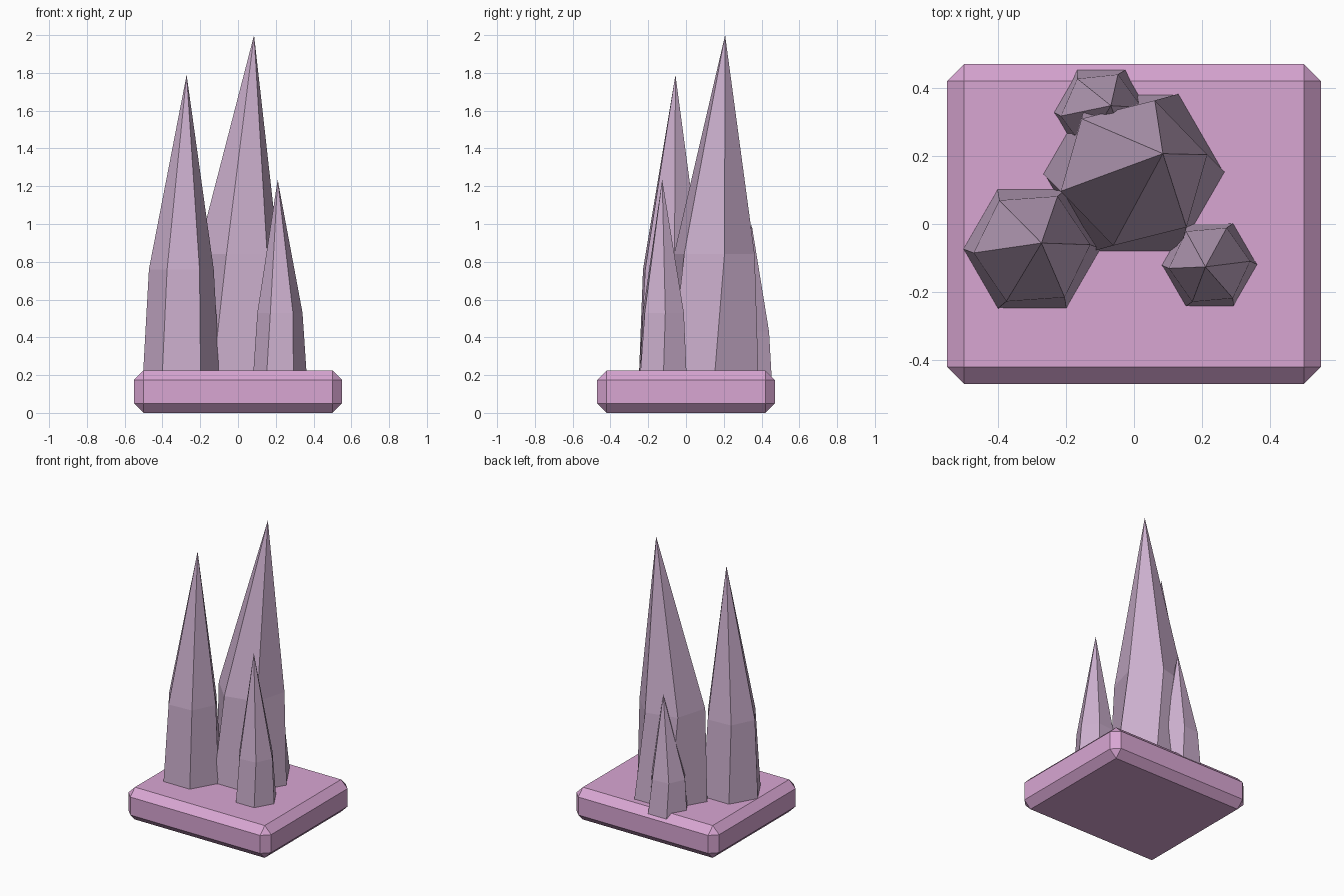
import bpy
import bmesh
from math import cos, sin, pi, radians
from mathutils import Vector

if "Cube" in bpy.data.objects:
    bpy.data.objects.remove(bpy.data.objects["Cube"], do_unlink=True)


def make_material(name, rgb):
    mat = bpy.data.materials.new(name)
    mat.use_nodes = True
    color = (*rgb, 1.0)
    mat.diffuse_color = color
    mat.node_tree.nodes["Principled BSDF"].inputs["Base Color"].default_value = color
    return mat


def finish(name, bm, mat):
    bmesh.ops.recalc_face_normals(bm, faces=bm.faces)
    mesh = bpy.data.meshes.new(name)
    bm.to_mesh(mesh)
    bm.free()
    mesh.materials.append(mat)
    obj = bpy.data.objects.new(name, mesh)
    bpy.context.collection.objects.link(obj)
    return obj


def slab(name, size, chamfer, mat):
    bm = bmesh.new()
    bmesh.ops.create_cube(bm, size=1)
    bmesh.ops.scale(bm, vec=size, verts=bm.verts)
    bmesh.ops.translate(bm, vec=(0, 0, size[2] / 2), verts=bm.verts)
    bmesh.ops.bevel(bm, geom=bm.edges[:], offset=chamfer, segments=1,
                    affect='EDGES')
    return finish(name, bm, mat)


def crystal(name, center, base_r, mid_r, mid_z, twist, tip, mat):
    """Six-sided shaft, slightly tapered and twisted, drawn to an off-centre tip."""
    bm = bmesh.new()

    def ring(r, z, turn):
        return [bm.verts.new((center[0] + r * cos(i * pi / 3 + turn),
                              center[1] + r * sin(i * pi / 3 + turn), z))
                for i in range(6)]

    base = ring(base_r, ROOT_Z, 0)
    middle = ring(mid_r, mid_z, radians(twist))
    apex = bm.verts.new(Vector(tip))
    bm.faces.new(base)
    for i in range(6):
        j = (i + 1) % 6
        bm.faces.new((base[i], base[j], middle[j], middle[i]))
        bm.faces.new((middle[i], middle[j], apex))
    return finish(name, bm, mat)


ROOT_Z = 0.18  # crystals are sunk slightly into the slab
pink = make_material("pink stone", (0.69, 0.38, 0.65))
mauve = make_material("pale mauve crystal", (0.60, 0.43, 0.61))

# Chamfered plinth
slab("base_slab", (1.10, 0.94, 0.225), 0.05, pink)

# Crystal cluster
crystal("main_crystal", (0, 0.15), 0.27, 0.222, 0.84, 14, (0.085, 0.207, 2.0), mauve)
crystal("right_crystal", (-0.30, -0.073), 0.204, 0.172, 0.76, 4, (-0.272, -0.056, 1.79), mauve)
crystal("front_left_crystal", (0.222, -0.12), 0.143, 0.12, 0.53, 5, (0.21, -0.126, 1.235), mauve)
crystal("back_crystal", (-0.096, 0.33), 0.143, 0.12, 0.43, 6, (-0.068, 0.348, 0.995), mauve)
